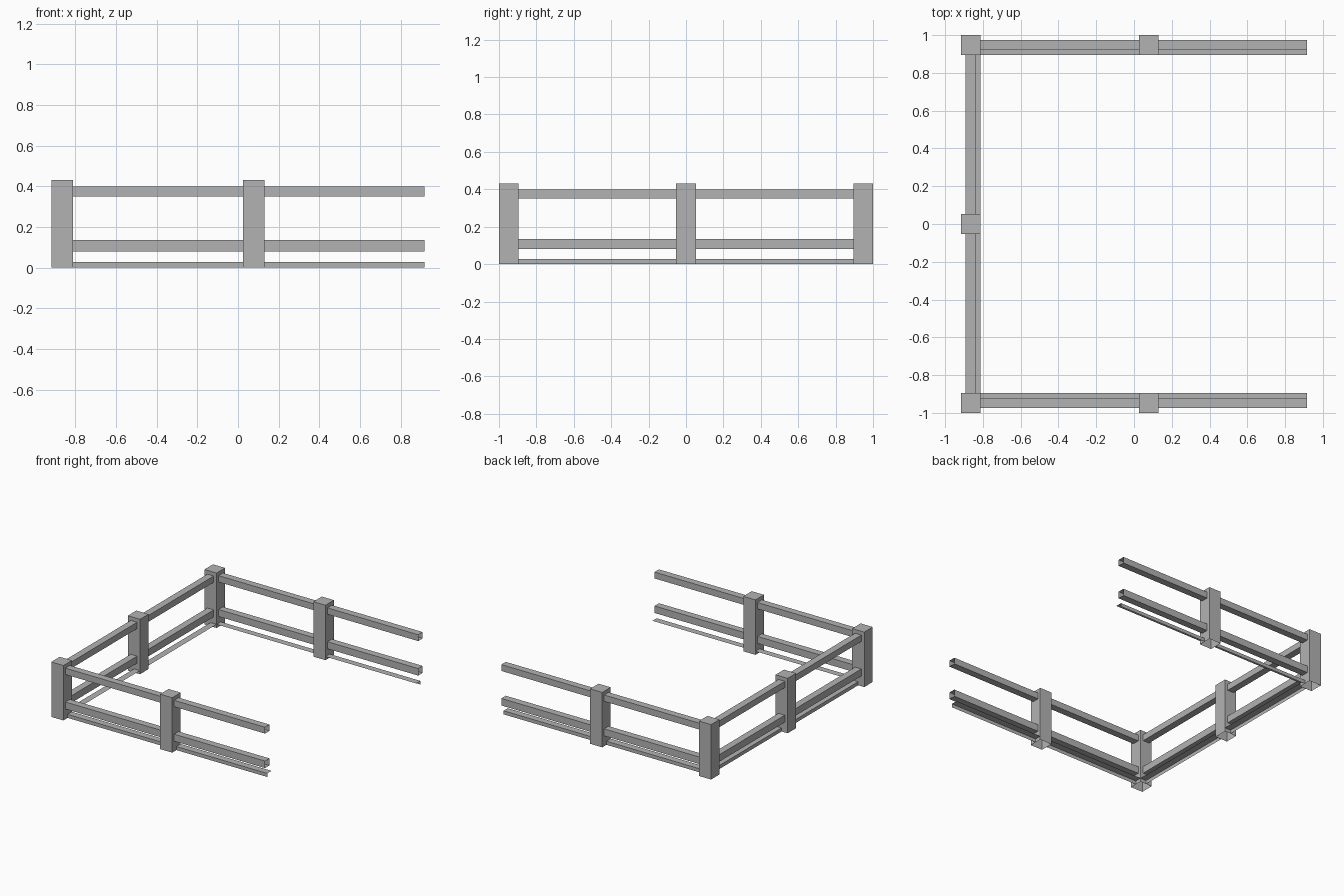
import bpy
import bmesh
from mathutils import Vector

default = bpy.data.objects.get("Cube")
if default:
    bpy.data.objects.remove(default, do_unlink=True)

grey = bpy.data.materials.new("plain_grey")
grey.use_nodes = True
colour = (0.45, 0.45, 0.45, 1)
grey.diffuse_color = colour
grey.node_tree.nodes["Principled BSDF"].inputs["Base Color"].default_value = colour

HALF_X, HALF_Y = 0.917, 1.0
POST, HEIGHT = 0.105, 0.43
RAIL = 0.055
MID_X = 0.078
EDGE_X, EDGE_Y = HALF_X - POST / 2, HALF_Y - POST / 2


def finish(name, bm):
    mesh = bpy.data.meshes.new(name)
    bm.to_mesh(mesh)
    bm.free()
    mesh.materials.append(grey)
    obj = bpy.data.objects.new(name, mesh)
    bpy.context.collection.objects.link(obj)


def post(name, x, y):
    """Hollow square post, capped on top and open underneath."""
    bm = bmesh.new()
    bmesh.ops.create_cube(bm, size=1)
    bmesh.ops.scale(bm, vec=(POST, POST, HEIGHT), verts=bm.verts)
    bmesh.ops.translate(bm, vec=(x, y, HEIGHT / 2), verts=bm.verts)
    bm.normal_update()
    base = [f for f in bm.faces if f.normal.z < -0.5]
    bmesh.ops.delete(bm, geom=base, context='FACES_ONLY')
    finish(name, bm)


def sweep(name, profile, start, end, inward, closed):
    """Extrude an (inward offset, height) profile from start to end, ends open."""
    bm = bmesh.new()
    loops = [[bm.verts.new(Vector((*p, 0)) + Vector((*inward, 0)) * o + Vector((0, 0, z)))
              for o, z in profile] for p in (start, end)]
    count = len(profile)
    for i in range(count if closed else count - 1):
        j = (i + 1) % count
        bm.faces.new((loops[0][i], loops[0][j], loops[1][j], loops[1][i]))
    if closed:
        bmesh.ops.recalc_face_normals(bm, faces=bm.faces)
    finish(name, bm)


def box_profile(low, high):
    r = RAIL / 2
    return [(-r, low), (r, low), (r, high), (-r, high)]


def bay(name, start, end, inward):
    """Two hollow rails above a thin angled kerb strip."""
    sweep(name + "_top_rail", box_profile(0.35, 0.40), start, end, inward, True)
    sweep(name + "_lower_rail", box_profile(0.08, 0.135), start, end, inward, True)
    kerb = [(0, 0), (0, 0.028), (POST / 2, 0.028)]
    sweep(name + "_kerb", kerb, start, end, inward, False)


# Long front and back runs, open towards +x
for side, sign in (("front", -1), ("back", 1)):
    y = sign * EDGE_Y
    post(side + "_corner_post", -EDGE_X, y)
    post(side + "_middle_post", MID_X, y)
    bay(side + "_inner_bay", (-EDGE_X + POST / 2, y), (MID_X - POST / 2, y), (0, -sign))
    bay(side + "_outer_bay", (MID_X + POST / 2, y), (HALF_X, y), (0, -sign))
    # Matching half of the end run
    bay(side + "_end_bay", (-EDGE_X, sign * POST / 2),
        (-EDGE_X, sign * (EDGE_Y - POST / 2)), (1, 0))

post("end_middle_post", -EDGE_X, 0)
